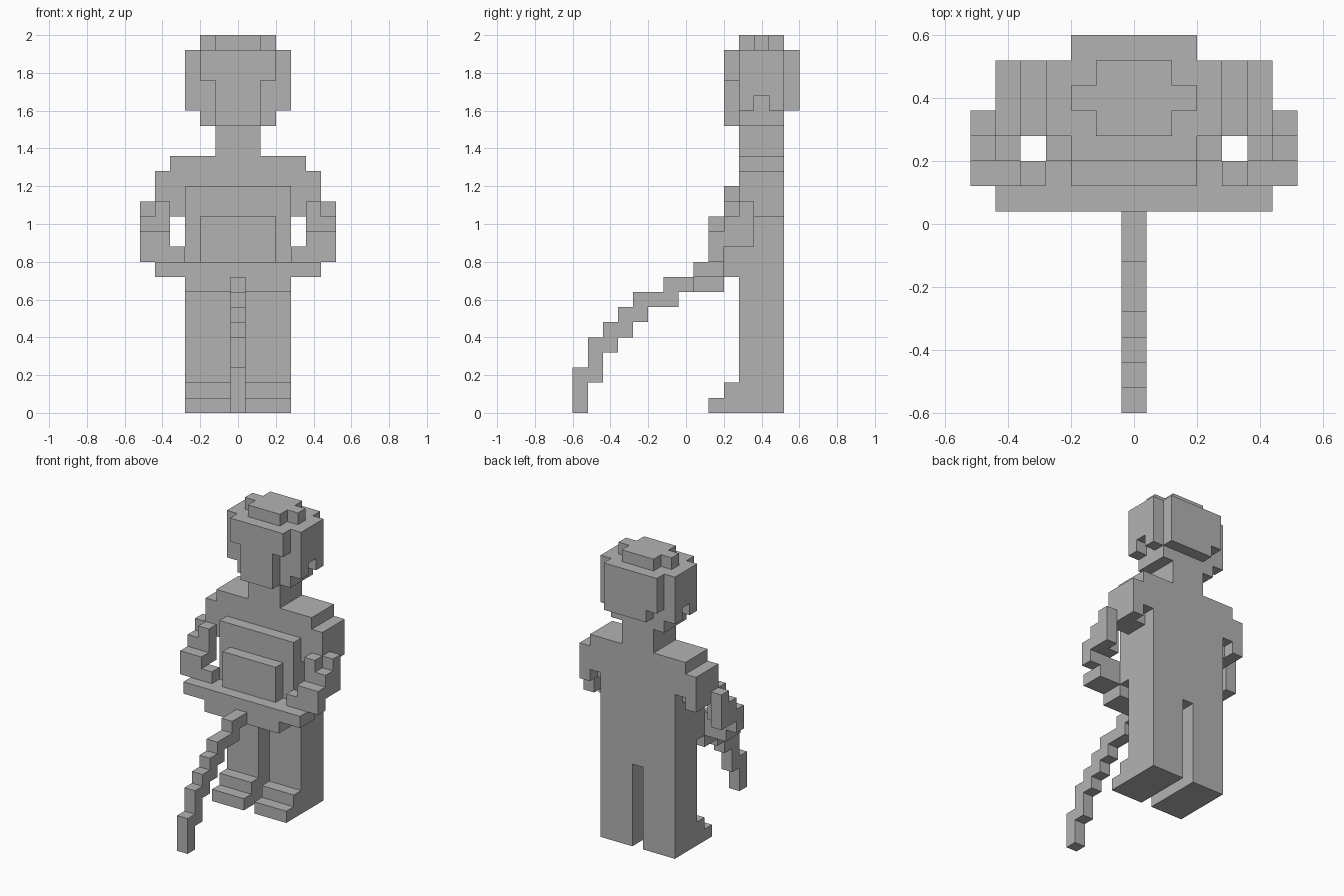
import bpy, bmesh
from itertools import product
from mathutils import Vector

UNIT = 0.08
old = bpy.data.objects.get("Cube")
if old:
    bpy.data.objects.remove(old, do_unlink=True)

grey = bpy.data.materials.new("plain grey")
grey.use_nodes = True
COLOUR = (0.45, 0.45, 0.45, 1)
grey.diffuse_color = COLOUR
grey.node_tree.nodes["Principled BSDF"].inputs["Base Color"].default_value = COLOUR

parts = {}


def block(part, x, y, z, mirror=False, cut=False):
    """Add or cut a block of cells, given inclusive ranges, optionally on both sides."""
    cells = set(product(*(range(a, b + 1) for a, b in (x, y, z))))
    if mirror:
        cells |= {(-i, j, k) for i, j, k in cells}
    have = parts.setdefault(part, set())
    if cut:
        have -= cells
    else:
        have |= cells


# Head: skull, jaw, cheeks, face, back of the head and crown
block("head", (-2, 2), (4, 6), (19, 23))
block("head", (3, 3), (4, 6), (20, 23), mirror=True)
block("head", (3, 3), (5, 5), (20, 20), mirror=True, cut=True)
block("head", (-2, 2), (7, 7), (20, 23))
block("head", (-2, -2), (7, 7), (20, 20), cut=True)
block("face", (-2, 2), (3, 3), (22, 23))
block("face", (-1, 1), (3, 3), (19, 21))
block("crown", (-1, 1), (4, 6), (24, 24))
block("crown", (-2, 2), (5, 5), (24, 24))

# Neck, torso and shoulders
block("neck", (-1, 1), (4, 6), (17, 18))
block("torso", (-3, 3), (4, 6), (7, 16))
block("shoulders", (4, 4), (4, 6), (14, 16), mirror=True)
block("shoulders", (4, 4), (4, 5), (13, 13), mirror=True)

# Arms: upper arm, elbow, raised thumb, forearm and fingers
block("arms", (5, 5), (4, 6), (13, 15), mirror=True)
block("arms", (6, 6), (4, 4), (11, 13), mirror=True)
block("arms", (6, 6), (3, 3), (11, 12), mirror=True)
block("hands", (5, 5), (3, 3), (11, 13), mirror=True)
block("hands", (5, 6), (2, 2), (10, 11), mirror=True)
block("hands", (4, 4), (2, 2), (10, 10), mirror=True)

# Chest pack with its raised panel, tray and lower lip
block("chest_pack", (-3, 3), (3, 3), (9, 14))
block("chest_panel", (-2, 2), (2, 2), (10, 12))
block("tray", (-5, 5), (1, 2), (9, 9))
block("tray_lip", (-3, 3), (1, 2), (8, 8))

# Legs and stepped feet
block("legs", (1, 3), (4, 6), (0, 6), mirror=True)
block("feet", (1, 3), (3, 3), (0, 1), mirror=True)
block("feet", (1, 3), (2, 2), (0, 0), mirror=True)

# Hose stepping down to the ground in front
HOSE = [(8, 8), (7, 8), (7, 7), (6, 7), (5, 6), (4, 5), (2, 4), (0, 2)]
for step, heights in enumerate(HOSE):
    block("hose", (0, 0), (-step, -step), heights)

# Build every part as a shell of its outer faces
solid = set().union(*parts.values())
for name, cells in parts.items():
    bm = bmesh.new()
    for cell in sorted(cells):
        centre = Vector(cell) + Vector((0, 0, 0.5))
        for axis, sign in product(range(3), (-1, 1)):
            n = Vector((0, 0, 0))
            n[axis] = sign
            if tuple(int(a + b) for a, b in zip(cell, n)) in solid:
                continue
            u = Vector((0, 0, 0))
            u[(axis + 1) % 3] = 0.5
            v = n.cross(u)
            mid = centre + n / 2
            bm.faces.new([bm.verts.new((mid + c) * UNIT)
                          for c in (-u - v, u - v, u + v, v - u)])
    bmesh.ops.remove_doubles(bm, verts=bm.verts, dist=0.001)
    mesh = bpy.data.meshes.new(name)
    bm.to_mesh(mesh)
    bm.free()
    mesh.materials.append(grey)
    bpy.context.scene.collection.objects.link(bpy.data.objects.new(name, mesh))
